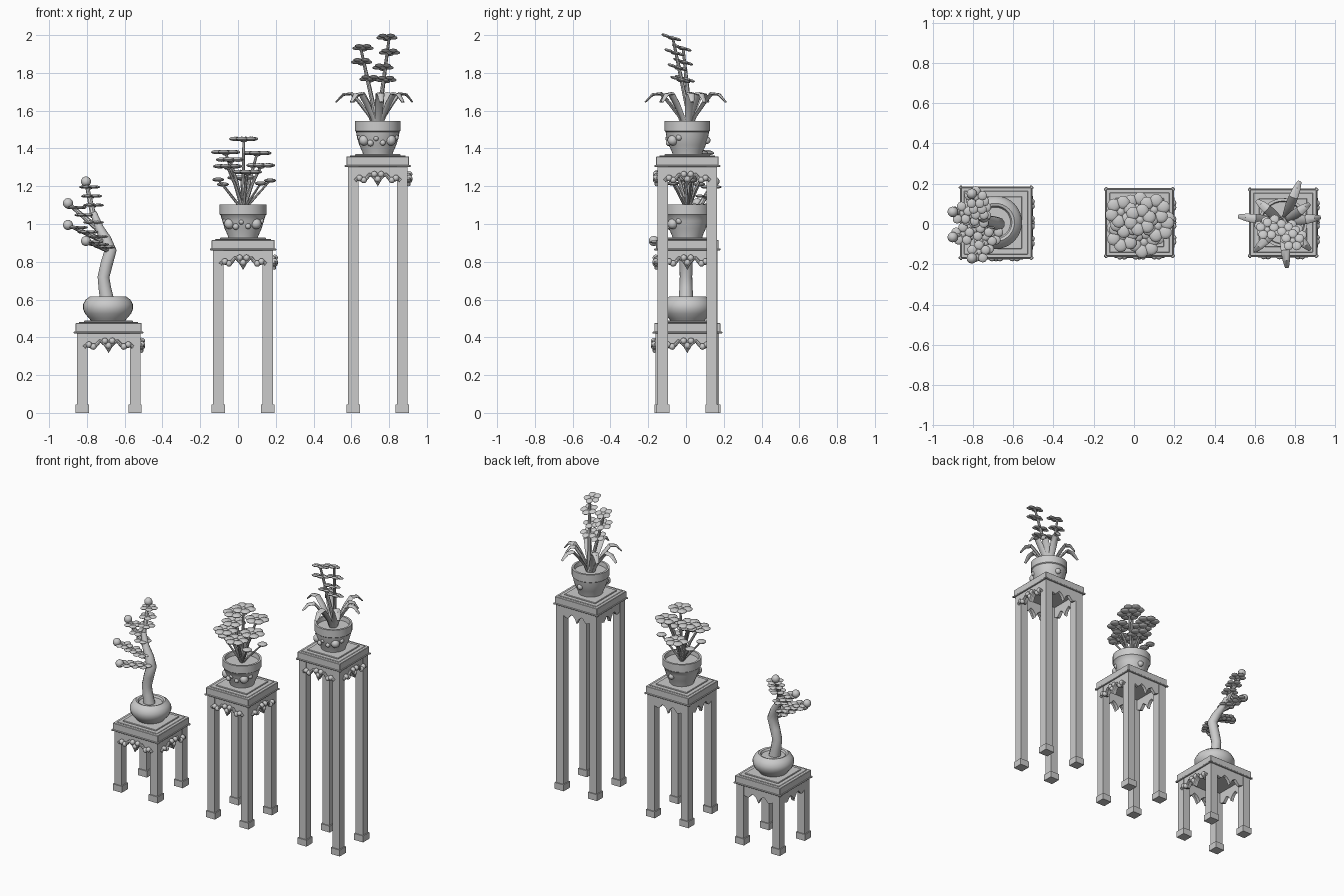
import bpy, bmesh, math
from mathutils import Vector, Matrix

if bpy.data.objects.get("Cube"):
    bpy.data.objects.remove(bpy.data.objects["Cube"])

grey = bpy.data.materials.new("plain grey")
grey.use_nodes = True
grey.diffuse_color = (0.6, 0.6, 0.6, 1)
grey.node_tree.nodes["Principled BSDF"].inputs["Base Color"].default_value = (0.6, 0.6, 0.6, 1)


def finish(name, bm, smooth=True):
    bmesh.ops.recalc_face_normals(bm, faces=bm.faces)
    me = bpy.data.meshes.new(name)
    bm.to_mesh(me)
    bm.free()
    me.materials.append(grey)
    ob = bpy.data.objects.new(name, me)
    bpy.context.collection.objects.link(ob)
    if smooth:
        bpy.ops.object.select_all(action='DESELECT')
        ob.select_set(True)
        bpy.context.view_layer.objects.active = ob
        bpy.ops.object.shade_smooth_by_angle(angle=math.radians(40))
    return ob


def box(bm, x, y, z0, z1, hx, hy):
    m = Matrix.Translation((x, y, (z0 + z1) / 2)) @ Matrix.Diagonal((2 * hx, 2 * hy, z1 - z0, 1))
    bmesh.ops.create_cube(bm, size=1, matrix=m)


def ball(bm, p, r, flat=1.0, rot=None, seg=12):
    m = Matrix.Translation(p) @ (rot or Matrix.Identity(4)) @ Matrix.Diagonal((r, r, r * flat, 1))
    bmesh.ops.create_uvsphere(bm, u_segments=seg, v_segments=seg // 2 + 1, radius=1, matrix=m)


def tube(bm, pts, radii, side, n=8, flat=1.0):
    """Sweep an oval section along a path."""
    pts, rings = [Vector(p) for p in pts], []
    for i, p in enumerate(pts):
        t = (pts[min(i + 1, len(pts) - 1)] - pts[max(i - 1, 0)]).normalized()
        up = t.cross(Vector(side)).normalized()
        s = up.cross(t)
        ang = [2 * math.pi * k / n for k in range(n)]
        rings.append([bm.verts.new(p + radii[i] * (s * math.cos(a) + up * flat * math.sin(a))) for a in ang])
    for a, b in zip(rings, rings[1:]):
        for k in range(n):
            bm.faces.new((a[k], a[(k + 1) % n], b[(k + 1) % n], b[k]))
    bm.faces.new(rings[0])
    bm.faces.new(rings[-1])


def flower(bm, p, size, tilt=0.0, petals=5):
    """Flat ring of rounded petals around a small centre."""
    rot = Matrix.Rotation(tilt, 4, 'X')
    for k in range(petals):
        a = 2 * math.pi * k / petals + 0.3
        off = rot @ Vector((math.cos(a), math.sin(a), 0.12)) * size * 0.62
        ball(bm, Vector(p) + off, size * 0.42, 0.35, rot, 10)
    ball(bm, Vector(p), size * 0.28, 0.6, rot, 8)


def pot(name, x, y, profile):
    bm, n = bmesh.new(), 32
    rings = [[bm.verts.new((x + r * math.cos(2 * math.pi * k / n), y + r * math.sin(2 * math.pi * k / n), z))
              for k in range(n)] for r, z in profile]
    for a, b in zip(rings, rings[1:]):
        for k in range(n):
            bm.faces.new((a[k], a[(k + 1) % n], b[(k + 1) % n], b[k]))
    bm.faces.new(rings[0])
    bm.faces.new(rings[-1])
    return finish(name, bm)


CY = 0.007
# Half of the scalloped apron edge: position across, drop below the slab
SCALLOP = [(0, .105), (.1, .075), (.22, .06), (.36, .052), (.48, .07), (.6, .085), (.75, .08), (.88, .07), (1, .085)]
EDGE = [(-u, d) for u, d in SCALLOP[:0:-1]] + SCALLOP


def stand(name, x, h, top):
    # Legs with block feet
    bm = bmesh.new()
    for sx in (-1, 1):
        for sy in (-1, 1):
            cx, cy = x + sx * (h - .03), CY + sy * (h - .03)
            box(bm, cx, cy, .03, top - .03, .028, .028)
            box(bm, cx, cy, 0, .045, .035, .035)
    finish(name + "_legs", bm, False)

    # Slab with framed top panel and thin bead below
    bm = bmesh.new()
    low = top - .05
    box(bm, x, CY, low, top, h + .005, h + .005)
    box(bm, x, CY, top, top + .005, h - .012, h - .012)
    box(bm, x, CY, top, top + .012, h - .04, h - .04)
    for s in (-1, 1):
        box(bm, x, CY + s * (h + .004), low - .005, low + .004, h + .015, .006)
        box(bm, x + s * (h + .004), CY, low - .005, low + .004, .006, h + .015)
    ob = finish(name + "_top", bm, False)
    bev = ob.modifiers.new("soft_edges", 'BEVEL')
    bev.width, bev.segments = .003, 1

    # Scalloped aprons, with carved scrolls on the front and left
    bm, carve = bmesh.new(), bmesh.new()
    w = h - .04
    for q in range(4):
        m = Matrix.Translation((x, CY, low)) @ Matrix.Rotation(q * math.pi / 2, 4, 'Z')
        rows = []
        for y in (-h + .004, -h + .026):
            rows.append([[bm.verts.new(m @ Vector((u * w, y, z))) for u, d in EDGE for z in (-d * k,)]
                         for k in (0, 1)])
        (ft, fb), (bt, bb) = rows
        for a, b in ((ft, fb), (bt, bb), (fb, bb)):
            for i in range(len(a) - 1):
                bm.faces.new((a[i], a[i + 1], b[i + 1], b[i]))
        if q < 2:
            path = [m @ Vector((u * w, -h - .004, -d + .006)) for u, d in EDGE]
            tube(carve, path, [.01] * len(path), m.to_3x3() @ Vector((0, 1, 0)))
            for u, d in ((-.62, .075), (.62, .075), (-.8, .065), (.8, .065), (0, .07), (-.15, .045), (.15, .045)):
                ball(carve, m @ Vector((u * w, -h - .006, -d)), .017)
    finish(name + "_aprons", bm, False)
    finish(name + "_carving", carve)


STANDS = [("low_stand", -.685, .17, .476), ("middle_stand", .027, .161, .916), ("tall_stand", .74, .16, 1.358)]
for spec in STANDS:
    stand(*spec)

# Pots
pot("shallow_bowl", -.688, .008, [(.09, .488), (.1, .5), (.122, .525), (.132, .55), (.132, .575),
                                  (.118, .6), (.095, .617), (.082, .613), (.075, .6)])
for name, x, z, r in (("middle_pot", .027, .926, .125), ("tall_pot", .74, 1.368, .121)):
    pot(name, x, CY, [(.078, z - .006), (.08, z + .01), (.098, z + .05), (.11, z + .09), (r - .006, z + .12),
                      (r, z + .125), (r, z + .178), (r - .014, z + .178), (r - .018, z + .15)])
    # Raised fruit ornament around the front, with one at the back
    bm = bmesh.new()
    for deg, dz, size in ((-135, .075, .028), (-112, .06, .017), (-95, .085, .014), (-75, .062, .015),
                          (-48, .075, .028), (-25, .09, .017), (-155, .09, .015), (85, .075, .02)):
        a = math.radians(deg)
        ball(bm, Vector((x + .103 * math.cos(a), CY + .103 * math.sin(a), z + dz)), size)
    finish(name + "_ornament", bm)

# Bent tree trunk
bm = bmesh.new()
tube(bm, [(-.69, 0, .58), (-.705, 0, .66), (-.712, 0, .72), (-.695, 0, .79), (-.675, 0, .86), (-.7, .01, .92),
          (-.735, .02, .98), (-.765, .04, 1.06)], [.04, .035, .033, .034, .034, .03, .024, .018], (0, 1, 0), 10)
finish("tree_trunk", bm)

# Branches with bud tips and rows of blossom
branches, blossom = bmesh.new(), bmesh.new()
for start, end in (((-.765, .04, 1.04), (-.805, .15, 1.225)), ((-.725, .02, .96), (-.9, .06, 1.11)),
                   ((-.69, .01, .9), (-.9, -.065, .995)), ((-.68, 0, .86), (-.805, -.17, .91))):
    a, b = Vector(start), Vector(end)
    tube(branches, [a, a.lerp(b, .5), b], [.017, .013, .009], (0, .6, -.8))
    ball(blossom, b, .027)
    for f in (.3, .56, .82):
        flower(blossom, a.lerp(b, f) + Vector((.012, 0, 0)), .056)
finish("tree_branches", branches)
finish("tree_blossom", blossom)

# Flower bunch in the middle pot
stems, heads = bmesh.new(), bmesh.new()
base = Vector((.027, CY, 1.07))
blooms = [(.03, .02, 1.445), (-.065, .06, 1.375), (.1, .07, 1.37), (-.055, -.06, 1.3),
          (.12, -.01, 1.305), (.05, -.09, 1.27), (-.04, .01, 1.335), (.02, .08, 1.24)]
for p in blooms:
    tip = Vector(p)
    tube(stems, [base, base.lerp(tip, .5) + Vector((0, 0, .02)), tip], [.012, .009, .007], (.3, 1, 0))
    flower(heads, tip, .078, 0, 6)
for p in ((-.105, -.02, 1.235), (.17, .03, 1.23), (.12, -.07, 1.215), (-.08, .07, 1.21)):
    tip = Vector(p)
    tube(stems, [base, tip], [.008, .005], (.3, 1, 0))
    ball(heads, tip, .032, .35)
finish("bunch_stems", stems)
finish("bunch_flowers", heads)

# Arching strap leaves in the tall pot
bm = bmesh.new()
for deg, reach in ((172, 1.12), (68, 1.1), (8, .93), (-85, 1.12), (-135, 1), (140, .85), (-45, .95), (35, .8)):
    a = math.radians(deg)
    out = Vector((math.cos(a), math.sin(a), 0))
    path = [Vector((.74, CY, z)) + out * r * reach for r, z in
            ((.015, 1.5), (.04, 1.57), (.085, 1.64), (.125, 1.69), (.165, 1.685), (.2, 1.645))]
    tube(bm, path, [.012, .018, .024, .023, .019, .01], (-out.y, out.x, 0), 8, .4)
finish("strap_leaves", bm)

# Two flower spikes
stems, heads = bmesh.new(), bmesh.new()
for end, fracs in (((.65, -.015, 1.93), (.6, .82, 1)), ((.80, -.07, 1.985), (.52, .66, .83, 1))):
    a, b = Vector((.74, CY + .02, 1.52)), Vector(end)
    mid = a.lerp(b, .5)
    tube(stems, [a, mid, b], [.013, .011, .007], (.2, 1, 0))
    for i, f in enumerate(fracs):
        p = a.lerp(b, f) + Vector((.012 * (-1) ** i, -.012, 0))
        flower(heads, p, .056, -.3)
finish("spike_stems", stems)
finish("spike_flowers", heads)
